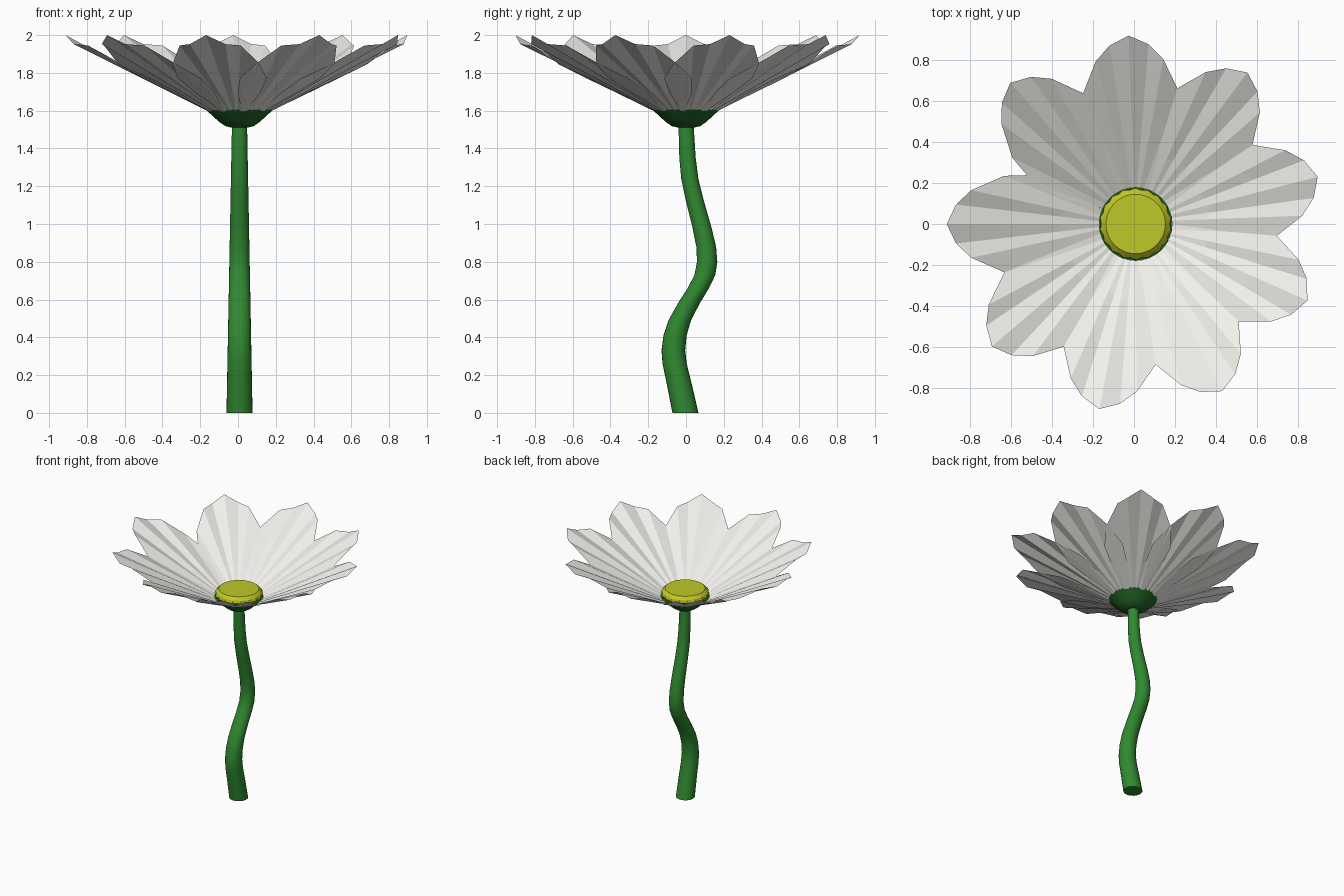
import bpy, bmesh, math
from mathutils import Vector, Matrix

if "Cube" in bpy.data.objects:
    bpy.data.objects.remove(bpy.data.objects["Cube"])

CX = 0.008  # flower axis offset in x


def material(name, rgb):
    m = bpy.data.materials.new(name)
    m.diffuse_color = (*rgb, 1)
    m.use_nodes = True
    m.node_tree.nodes["Principled BSDF"].inputs["Base Color"].default_value = m.diffuse_color
    return m


GREEN = material("green", (0.03, 0.25, 0.03))
DARK = material("dark_green", (0.015, 0.13, 0.02))
YELLOW = material("yellow", (0.52, 0.58, 0.02))
WHITE = material("white", (0.88, 0.87, 0.83))


def finish(bm, name, mat, smooth=None):
    mesh = bpy.data.meshes.new(name)
    bm.to_mesh(mesh)
    bm.free()
    ob = bpy.data.objects.new(name, mesh)
    bpy.context.collection.objects.link(ob)
    mesh.materials.append(mat)
    if smooth:
        bpy.ops.object.select_all(action='DESELECT')
        bpy.context.view_layer.objects.active = ob
        ob.select_set(True)
        bpy.ops.object.shade_smooth_by_angle(angle=math.radians(smooth))
    return ob


def loft(name, rings, n, mat, smooth=None):
    """Stack of horizontal rings (y, z, radius, scallop) with capped ends."""
    bm = bmesh.new()
    loops = []
    for y, z, r, s in rings:
        loop = []
        for i in range(n):
            a = 2 * math.pi * i / n
            k = r + (s if i % 2 else -s)
            loop.append(bm.verts.new((CX + k * math.cos(a), y + k * math.sin(a), z)))
        loops.append(loop)
    for a, b in zip(loops, loops[1:]):
        for i in range(n):
            j = (i + 1) % n
            bm.faces.new((a[i], a[j], b[j], b[i]))
    bm.faces.new(loops[0][::-1])
    bm.faces.new(loops[-1])
    return finish(bm, name, mat, smooth)


# Stem: wavy in y, tapering upward
path = [(-0.003, 0), (-0.035, 0.15), (-0.06, 0.26), (-0.067, 0.33), (-0.058, 0.41),
        (-0.033, 0.49), (0.015, 0.58), (0.065, 0.66), (0.1, 0.73), (0.112, 0.8),
        (0.107, 0.88), (0.085, 0.98), (0.045, 1.13), (0.02, 1.24), (0.008, 1.35), (0, 1.53)]
loft("stem", [(y, z, 0.069 - 0.019 * z, 0) for y, z in path], 24, GREEN, 35)

# Calyx: shallow bowl beneath the petals
loft("calyx", [(0, 1.51, 0.04, 0), (0, 1.518, 0.075, 0), (0, 1.54, 0.107, 0),
               (0, 1.57, 0.14, 0), (0, 1.607, 0.18, 0)], 32, DARK, 35)

# Yellow centre: scalloped rim with a flat top
loft("flower_centre", [(0, 1.6, 0.135, 0), (0, 1.61, 0.162, 0.004), (0, 1.63, 0.173, 0.005),
                       (0, 1.65, 0.167, 0.004), (0, 1.672, 0.145, 0)], 36, YELLOW, 25)

# Petals: pleated fans; half of the rim as (length, half width, lift)
half = [(0.92, 0, 0.025), (0.875, 0.095, 0), (0.8, 0.165, 0.03), (0.64, 0.235, 0.012),
        (0.47, 0.24, 0.022), (0.32, 0.175, 0.02)]
rim = [(r, -w, h) for r, w, h in half[:0:-1]] + half
STEPS = 3


def petal(index, degrees):
    bm = bmesh.new()
    columns = []
    for i, (r, w, h) in enumerate(rim):
        base = Vector((0.11, (i / (len(rim) - 1) - 0.5) * 0.07, 1.57))
        tip = Vector((r, w, 1.60 + 0.5 * (r - 0.17) + h))
        columns.append([bm.verts.new(base.lerp(tip, k / STEPS)) for k in range(STEPS + 1)])
    for a, b in zip(columns, columns[1:]):
        for k in range(STEPS):
            bm.faces.new((a[k], a[k + 1], b[k + 1], b[k]))
    bmesh.ops.recalc_face_normals(bm, faces=bm.faces)
    if sum(f.normal.z for f in bm.faces) < 0:
        bmesh.ops.reverse_faces(bm, faces=bm.faces)
    bm.transform(Matrix.Translation((CX - 0.002, 0, 0)) @
                 Matrix.Rotation(math.radians(degrees), 4, 'Z'))
    finish(bm, f"petal_{index}", WHITE)


for i, d in enumerate((180, 131.5, 92, 53.5, 14.5, -24, -62.5, -101, -139.5), 1):
    petal(i, d)
